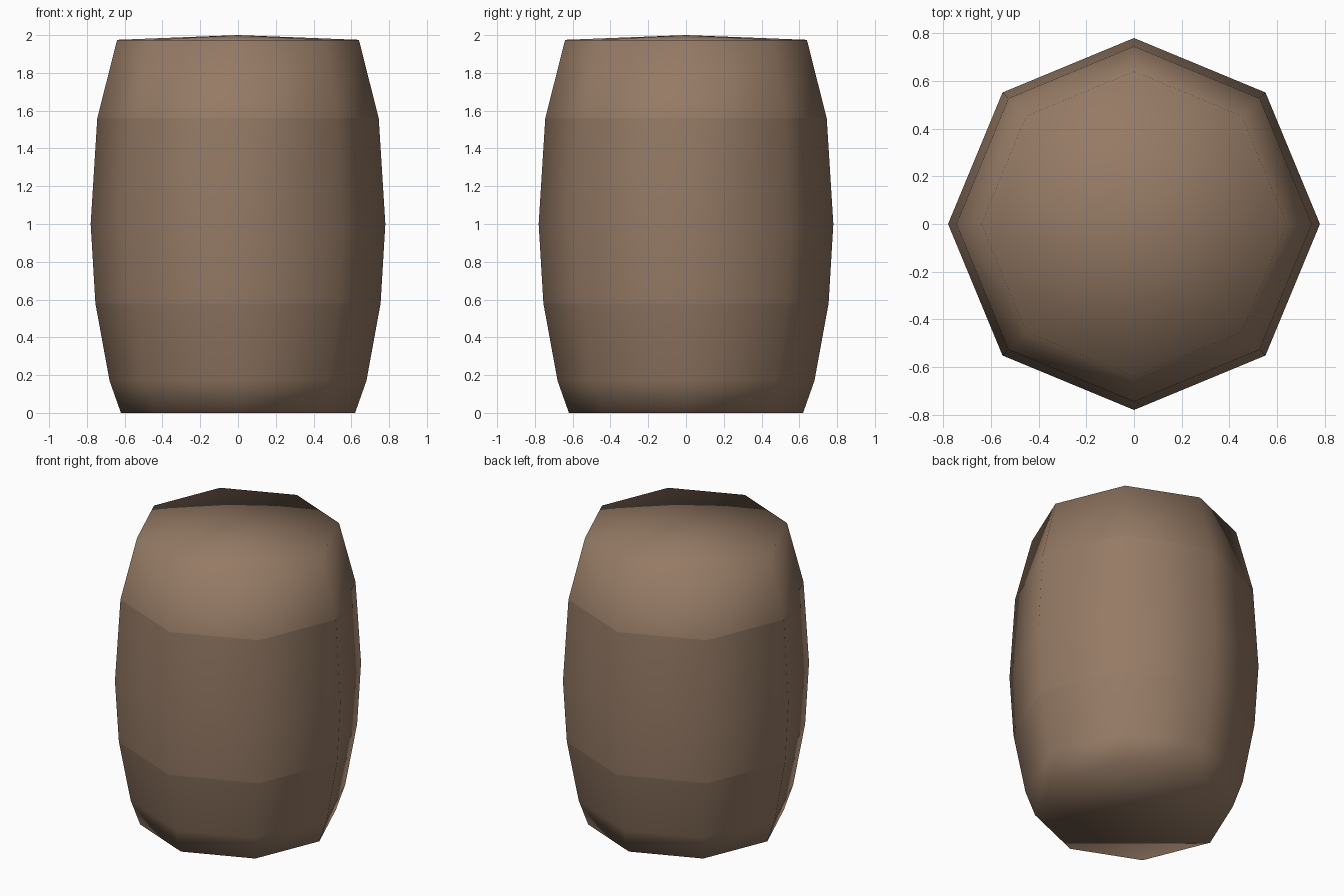
import bpy, bmesh
from math import cos, sin, pi

cube = bpy.data.objects.get("Cube")
if cube:
    bpy.data.objects.remove(cube, do_unlink=True)

# Wood colour
wood = bpy.data.materials.new("brown_wood")
wood.use_nodes = True
colour = (0.30, 0.195, 0.13, 1)
wood.diffuse_color = colour
bsdf = wood.node_tree.nodes["Principled BSDF"]
bsdf.inputs["Base Color"].default_value = colour
bsdf.inputs["Roughness"].default_value = 0.9

# Barrel outline, as radius and height from the foot to the rim
SIDES = 8
profile = [(0.62, 0), (0.68, 0.17), (0.755, 0.58), (0.78, 1.0),
           (0.745, 1.56), (0.64, 1.975)]
crease_rings = {2, 4}

bm = bmesh.new()
rings = [[bm.verts.new((r * cos(2 * pi * i / SIDES), r * sin(2 * pi * i / SIDES), z))
          for i in range(SIDES)] for r, z in profile]

# Staves: smooth up the height, sharp between neighbours
for low, high in zip(rings, rings[1:]):
    for i in range(SIDES):
        j = (i + 1) % SIDES
        bm.faces.new((low[i], low[j], high[j], high[i]))

# Flat base and slightly raised lid
bm.faces.new(rings[0][::-1])
apex = bm.verts.new((0, 0, 2.0))
for i in range(SIDES):
    bm.faces.new((rings[-1][i], rings[-1][(i + 1) % SIDES], apex))

# Creases around the bands
for k in crease_rings:
    for i in range(SIDES):
        bm.edges.get((rings[k][i], rings[k][(i + 1) % SIDES])).smooth = False
for edge in bm.edges:
    if edge.calc_face_angle(0) > pi / 6:
        edge.smooth = False
for face in bm.faces:
    face.smooth = True

mesh = bpy.data.meshes.new("barrel")
bm.to_mesh(mesh)
bm.free()
mesh.materials.append(wood)
bpy.context.collection.objects.link(bpy.data.objects.new("barrel", mesh))
